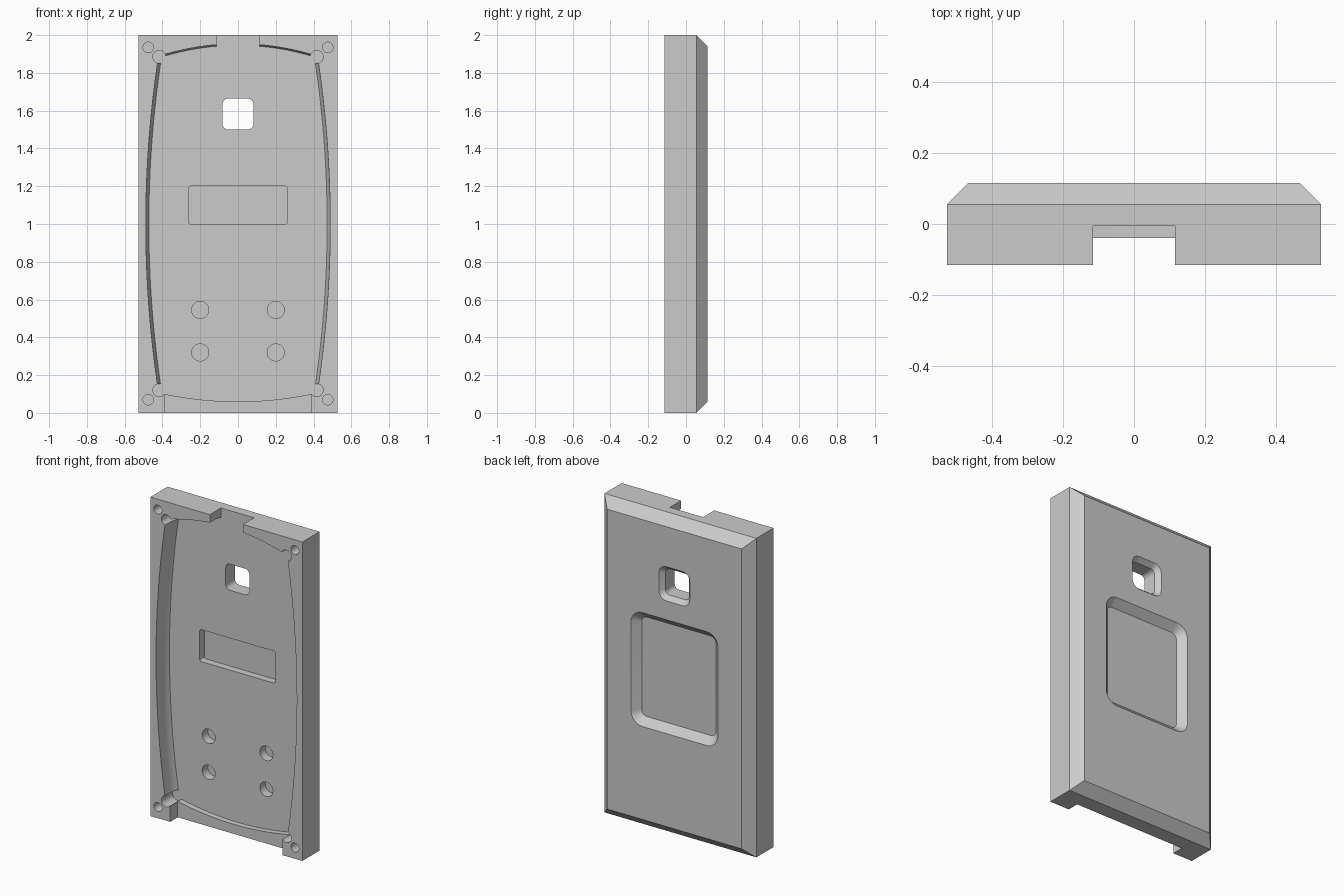
import bpy, bmesh, math

if "Cube" in bpy.data.objects:
    bpy.data.objects.remove(bpy.data.objects["Cube"], do_unlink=True)

grey = bpy.data.materials.new("light grey")
grey.use_nodes = True
colour = (0.6, 0.6, 0.6, 1)
grey.diffuse_color = colour
grey.node_tree.nodes["Principled BSDF"].inputs["Base Color"].default_value = colour


def loft(name, rings):
    """Closed solid through (y, outline) rings; outlines are (x, z) points."""
    bm = bmesh.new()
    loops = [[bm.verts.new((x, y, z)) for x, z in pts] for y, pts in rings]
    n = len(loops[0])
    for a, b in zip(loops, loops[1:]):
        for i in range(n):
            j = (i + 1) % n
            bm.faces.new((a[i], a[j], b[j], b[i]))
    bm.faces.new(loops[0])
    bm.faces.new(loops[-1])
    bmesh.ops.recalc_face_normals(bm, faces=bm.faces)
    mesh = bpy.data.meshes.new(name)
    bm.to_mesh(mesh)
    bm.free()
    mesh.materials.append(grey)
    ob = bpy.data.objects.new(name, mesh)
    bpy.context.collection.objects.link(ob)
    return ob


def rect(hx, z0, z1):
    return [(-hx, z0), (hx, z0), (hx, z1), (-hx, z1)]


def round_rect(cz, hx, hz, r, steps=8):
    pts = []
    for q, (sx, sz) in enumerate([(1, 1), (-1, 1), (-1, -1), (1, -1)]):
        for i in range(steps + 1):
            a = (q + i / steps) * math.pi / 2
            pts.append((sx * (hx - r) + r * math.cos(a),
                        cz + sz * (hz - r) + r * math.sin(a)))
    return pts


def circle(cx, cz, r, n=32):
    return [(cx + r * math.cos(2 * math.pi * i / n),
             cz + r * math.sin(2 * math.pi * i / n)) for i in range(n)]


def pocket_outline(off, n=32):
    """Bowed outline; the sides and top lean inwards by the offset."""
    span = [-1 + 2 * i / n for i in range(n + 1)]
    bottom = [(0.39 * t, 0.06 + 0.04 * t * t) for t in span]
    right = [(0.49 - 0.065 * t * t - off, 1 + 0.87 * t) for t in span]
    top = [(-0.39 * t, 1.955 - 0.057 * t * t - off / 2) for t in span]
    left = [(-x, z) for x, z in reversed(right)]
    return bottom + right + top + left


FRONT, FLOOR, BACK, OUT = -0.115, -0.005, 0.115, 0.2

# Shell with chamfered back edges
body = loft("case_half", [(FRONT, rect(0.527, 0, 2)), (0.055, rect(0.527, 0, 2)),
                          (BACK, rect(0.467, 0.06, 1.94))])

cutters = []


def cut(name, *rings):
    ob = loft(name, rings)
    ob.hide_render = True
    cutters.append(ob)


# Main pocket with filleted walls
cut("pocket", (-OUT, pocket_outline(0)), (-0.055, pocket_outline(0.003)),
    (-0.025, pocket_outline(0.008)), (FLOOR, pocket_outline(0.018)))

# Cable notch at the top, wide opening at the bottom
cut("top_notch", (-OUT, rect(0.115, 1.9, 2.1)), (FLOOR, rect(0.115, 1.9, 2.1)))
cut("bottom_opening", (-OUT, rect(0.39, -0.1, 0.11)), (-0.04, rect(0.39, -0.1, 0.11)))

# Corner reliefs and screw holes
for s in (-1, 1):
    for relief_z, screw_z in ((0.12, 0.07), (1.885, 1.935)):
        c = circle(s * 0.417, relief_z, 0.034)
        cut("corner_relief", (-OUT, c), (FLOOR, c))
        c = circle(s * 0.475, screw_z, 0.028)
        cut("screw_hole", (-OUT, c), (-0.03, c))
    for z in (0.32, 0.545):
        c = circle(s * 0.2, z, 0.045)
        cut("floor_hole", (-0.05, c), (0.05, c))

# Shallow slot in the pocket floor
slot = round_rect(1.1, 0.262, 0.1, 0.012)
cut("slot", (-0.05, slot), (0.04, slot))

# Square window, flared at the back
window = round_rect(1.582, 0.082, 0.082, 0.03)
cut("window", (-OUT, window), (0.085, window),
    (BACK, round_rect(1.582, 0.107, 0.107, 0.05)),
    (OUT, round_rect(1.582, 0.107, 0.107, 0.05)))

# Recessed back panel with sloping rim
cut("back_recess", (0.07, round_rect(1.0, 0.257, 0.312, 0.035)),
    (BACK, round_rect(1.0, 0.302, 0.357, 0.08)),
    (OUT, round_rect(1.0, 0.302, 0.357, 0.08)))

for c in cutters:
    mod = body.modifiers.new(c.name, 'BOOLEAN')
    mod.operation = 'DIFFERENCE'
    mod.solver = 'EXACT'
    mod.object = c

# Bake the cuts and drop the cutters
depsgraph = bpy.context.evaluated_depsgraph_get()
baked = bpy.data.meshes.new_from_object(body.evaluated_get(depsgraph))
body.modifiers.clear()
body.data = baked
for c in cutters:
    bpy.data.objects.remove(c, do_unlink=True)

bpy.ops.object.select_all(action='DESELECT')
body.select_set(True)
bpy.context.view_layer.objects.active = body
bpy.ops.object.shade_smooth_by_angle(angle=math.radians(28))
